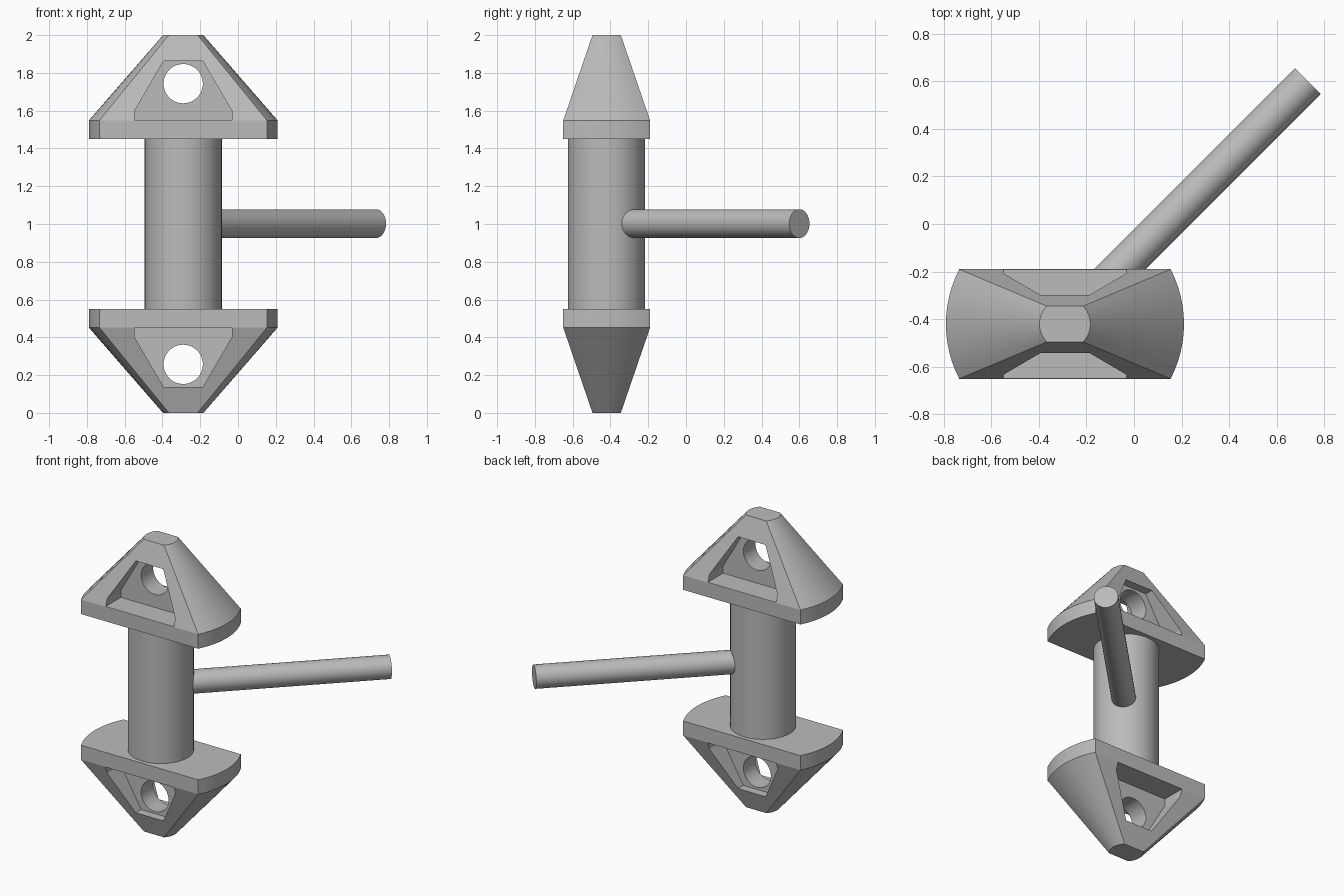
import bpy, bmesh, math
from mathutils import Matrix, Vector

cube = bpy.data.objects.get("Cube")
if cube:
    bpy.data.objects.remove(cube, do_unlink=True)

CX, CY, CZ = -0.29, -0.42, 1.0      # centre of the body
metal = bpy.data.materials.new("plain grey")
metal.use_nodes = True
grey = (0.5, 0.5, 0.5, 1)
metal.diffuse_color = grey
metal.node_tree.nodes["Principled BSDF"].inputs["Base Color"].default_value = grey


def finish(name, bm):
    """Turn a bmesh into a named object placed at the body centre."""
    bmesh.ops.recalc_face_normals(bm, faces=bm.faces)
    mesh = bpy.data.meshes.new(name)
    bm.to_mesh(mesh)
    bm.free()
    mesh.materials.append(metal)
    obj = bpy.data.objects.new(name, mesh)
    obj.location = (CX, CY, CZ)
    bpy.context.collection.objects.link(obj)
    return obj


def loft(bm, rings):
    """Skin closed rings of equal length and cap both ends."""
    loops = [[bm.verts.new(p) for p in ring] for ring in rings]
    n = len(loops[0])
    for a, b in zip(loops, loops[1:]):
        for i in range(n):
            j = (i + 1) % n
            bm.faces.new((a[i], a[j], b[j], b[i]))
    bm.faces.new(loops[0])
    bm.faces.new(loops[-1])


def cylinder(name, radius, start, end, sides):
    start, end = Vector(start), Vector(end)
    axis = end - start
    turn = axis.to_track_quat('Z', 'Y').to_matrix().to_4x4()
    bm = bmesh.new()
    bmesh.ops.create_cone(bm, cap_ends=True, segments=sides, radius1=radius,
                          radius2=radius, depth=axis.length,
                          matrix=Matrix.Translation((start + end) / 2) @ turn)
    return finish(name, bm)


def smooth(obj):
    select(obj)
    bpy.ops.object.shade_smooth_by_angle(angle=math.radians(15))


def select(obj):
    bpy.ops.object.select_all(action='DESELECT')
    obj.select_set(True)
    bpy.context.view_layer.objects.active = obj


def cut(obj, cutter):
    select(obj)
    mod = obj.modifiers.new("cut", 'BOOLEAN')
    mod.operation, mod.solver, mod.object = 'DIFFERENCE', 'EXACT', cutter
    bpy.ops.object.modifier_apply(modifier=mod.name)
    bpy.data.objects.remove(cutter, do_unlink=True)


def trimmed_disc(radius, flat, z, steps=12):
    """Circle outline trimmed by two flats at y = -flat and y = +flat."""
    span = math.asin(flat / radius)
    ring = []
    for base in (0, math.pi):
        for i in range(steps + 1):
            a = base - span + 2 * span * i / steps
            ring.append((radius * math.cos(a), radius * math.sin(a), z))
    return ring


def make_head(name, up):
    # Trimmed disc tapering to a small trimmed disc
    bm = bmesh.new()
    loft(bm, [trimmed_disc(0.5, 0.23, up * 0.449),
              trimmed_disc(0.5, 0.23, up * 0.548),
              trimmed_disc(0.107, 0.075, up * 1.0)])
    head = finish(name, bm)
    # Pocket in each sloping face
    half = [(0.258, 0.55), (0.258, 0.598), (0.104, 0.862)]
    outline = half + [(-x, z) for x, z in reversed(half)]
    for side in (-1, 1):
        bm = bmesh.new()
        loft(bm, [[(x, side * y, up * z) for x, z in outline]
                  for y in (0.065, 0.4)])
        cut(head, finish("pocket_cutter", bm))
    # Hole through the web between the pockets
    hole_z = up * 0.743
    cut(head, cylinder("hole_cutter", 0.104, (0, -0.5, hole_z), (0, 0.5, hole_z), 48))
    smooth(head)


make_head("upper_head", 1)
make_head("lower_head", -1)

# Shaft between the heads and the diagonal handle
smooth(cylinder("shaft", 0.204, (0, 0, -0.45), (0, 0, 0.45), 64))
smooth(cylinder("handle", 0.076, (0, 0, 0.002), (1.02, 1.02, 0.002), 40))
